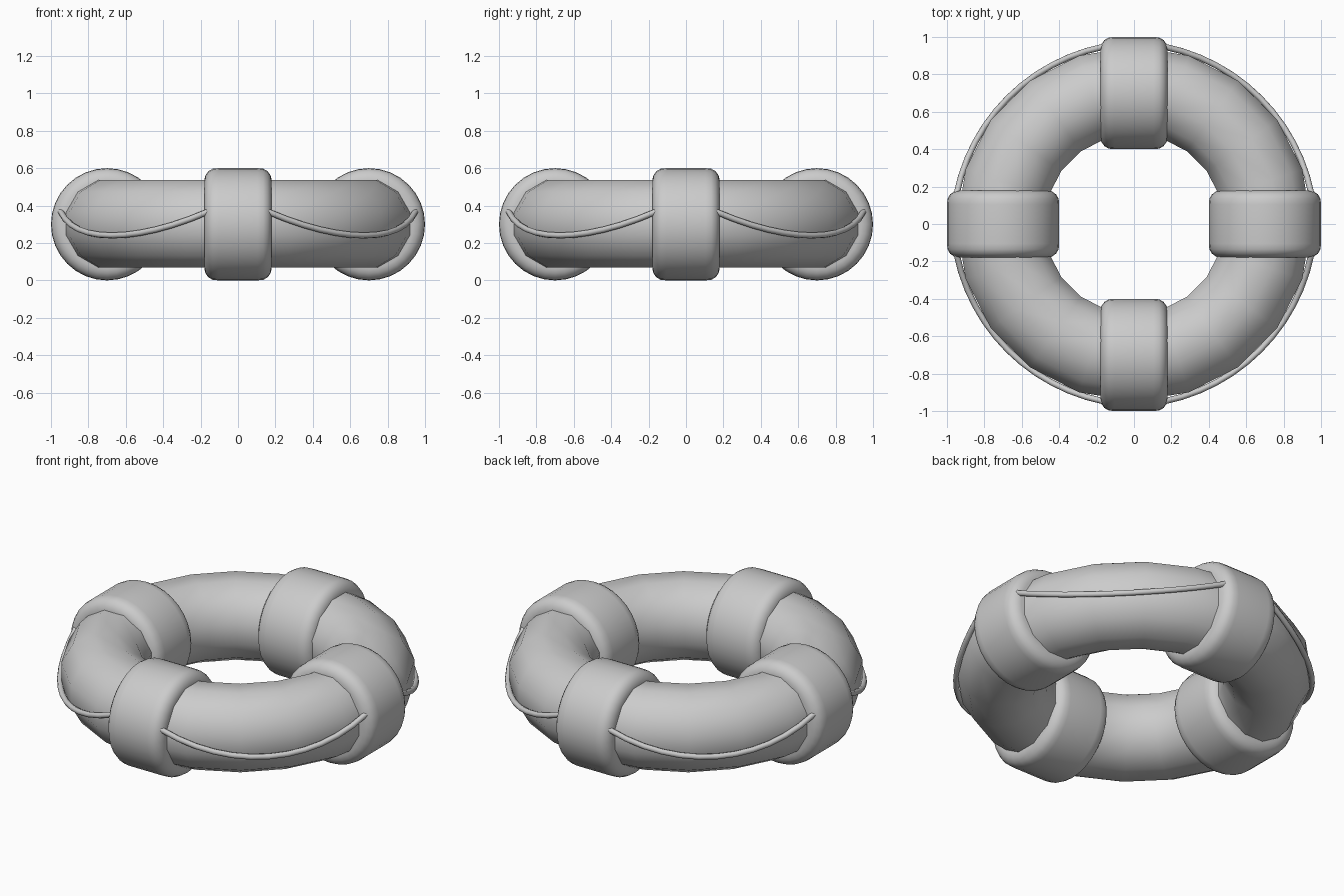
import bpy, bmesh, math
from math import sin, cos, pi, radians
from mathutils import Matrix, Vector

if "Cube" in bpy.data.objects:
    bpy.data.objects.remove(bpy.data.objects["Cube"])

Z0 = 0.303  # height of the ring's centre


def finish(name, bm):
    bmesh.ops.recalc_face_normals(bm, faces=bm.faces[:])
    me = bpy.data.meshes.new(name)
    bm.to_mesh(me)
    bm.free()
    for p in me.polygons:
        p.use_smooth = True
    ob = bpy.data.objects.new(name, me)
    bpy.context.collection.objects.link(ob)
    return ob


# Main ring: 20 segments around, 12-sided section with flats at top and sides
bm = bmesh.new()
N, M, MAJOR, MINOR = 20, 12, 0.714, 0.241
rows = []
for i in range(N):
    a = 2 * pi * i / N
    row = []
    for j in range(M):
        b = 2 * pi * (j + 0.5) / M
        r = MAJOR + MINOR * cos(b)
        row.append(bm.verts.new((r * cos(a), r * sin(a), Z0 + MINOR * sin(b))))
    rows.append(row)
for i in range(N):
    for j in range(M):
        k, l = (i + 1) % N, (j + 1) % M
        bm.faces.new((rows[i][j], rows[k][j], rows[k][l], rows[i][l]))
finish("ring_tube", bm)

# Four thick bands: rounded-edge sleeves lathed about the tube's tangent
half = [(0.238, 0.18), (0.262, 0.174), (0.284, 0.158), (0.297, 0.135), (0.3, 0.105)]
profile = half + [(r, -y) for r, y in reversed(half)]
SIDES = 32
for q, side in enumerate(("right", "back", "left", "front")):
    bm = bmesh.new()
    rot = Matrix.Rotation(q * pi / 2, 4, 'Z')
    loops = []
    for r, y in profile:
        loops.append([bm.verts.new(rot @ Vector((0.7 + r * cos(2 * pi * s / SIDES), y,
                                                 0.3 + r * sin(2 * pi * s / SIDES))))
                      for s in range(SIDES)])
    for p, n in zip(loops, loops[1:]):
        for s in range(SIDES):
            t = (s + 1) % SIDES
            bm.faces.new((p[s], p[t], n[t], n[s]))
    bm.faces.new(loops[0])
    bm.faces.new(loops[-1])
    ob = finish(side + "_band", bm)
    bpy.context.view_layer.objects.active = ob
    ob.select_set(True)
    bpy.ops.object.shade_smooth_by_angle(angle=radians(40))
    ob.select_set(False)

# Four grab ropes sagging between the bands
STEPS = 12
for q in range(4):
    cu = bpy.data.curves.new("grab_rope", 'CURVE')
    cu.dimensions = '3D'
    cu.bevel_depth = 0.016
    cu.bevel_resolution = 2
    cu.use_fill_caps = True
    sp = cu.splines.new('POLY')
    sp.points.add(STEPS)
    for i, pt in enumerate(sp.points):
        t = 2 * i / STEPS - 1
        a = pi / 4 + q * pi / 2 + t * radians(35.5)
        r = 0.953 + 0.009 * t * t
        pt.co = (r * cos(a), r * sin(a), 0.24 + 0.128 * t * t, 1)
    sp.use_smooth = True
    ob = bpy.data.objects.new(f"grab_rope_{q + 1}", cu)
    bpy.context.collection.objects.link(ob)
